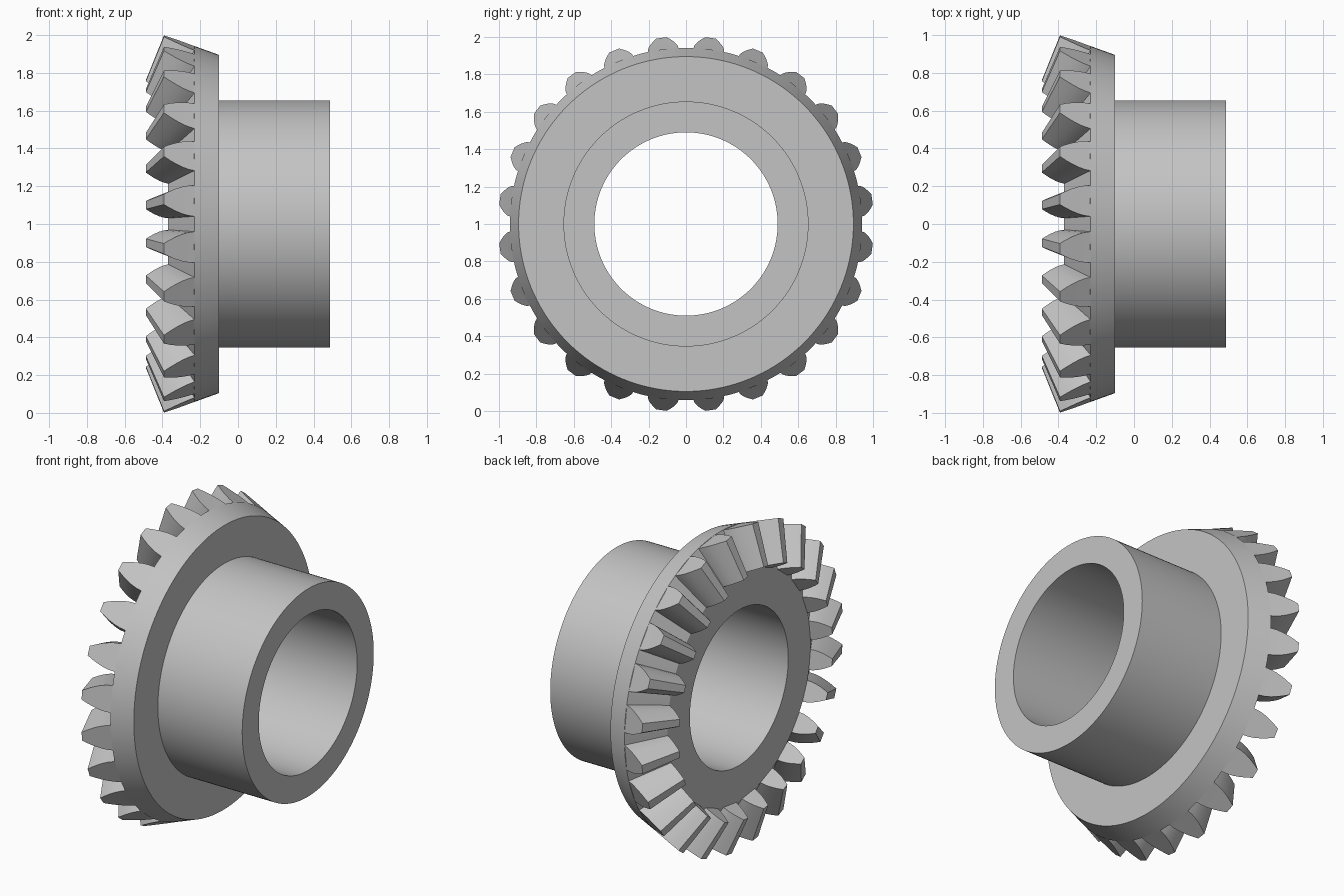
import bpy
import bmesh
from math import cos, sin, pi, radians
from mathutils import Vector

cube = bpy.data.objects.get("Cube")
if cube:
    bpy.data.objects.remove(cube, do_unlink=True)

TEETH = 24
SEGMENTS = 144
CENTRE_Z = 1.0

steel = bpy.data.materials.new("plain_grey")
steel.use_nodes = True
GREY = (0.55, 0.55, 0.55, 1)
steel.diffuse_color = GREY
steel.node_tree.nodes["Principled BSDF"].inputs["Base Color"].default_value = GREY


def polar(x, r, a):
    """Point at distance r from the gear axis, which runs along x."""
    return Vector((x, r * sin(a), CENTRE_Z + r * cos(a)))


def finish(name, bm):
    bmesh.ops.recalc_face_normals(bm, faces=bm.faces)
    mesh = bpy.data.meshes.new(name)
    bm.to_mesh(mesh)
    bm.free()
    obj = bpy.data.objects.new(name, mesh)
    bpy.context.collection.objects.link(obj)
    mesh.materials.append(steel)
    bpy.ops.object.select_all(action="DESELECT")
    obj.select_set(True)
    bpy.context.view_layer.objects.active = obj
    bpy.ops.object.shade_smooth_by_angle(angle=radians(25))
    return obj


# Tooth corners as (x, radius): heel is the wide outer end, toe the inner end
heel_root, heel_tip = Vector((-0.23, 0.942)), Vector((-0.392, 1.004))
toe_root, toe_tip = Vector((-0.37, 0.712)), Vector((-0.488, 0.765))

# Gear blank with hub and through bore, turned from one closed profile
profile = [(-0.37, 0.49), toe_root, heel_root, (-0.10, 0.895),
           (-0.10, 0.655), (0.488, 0.655), (0.488, 0.49)]
bm = bmesh.new()
rings = [[bm.verts.new(polar(x, r, 2 * pi * i / SEGMENTS)) for i in range(SEGMENTS)]
         for x, r in profile]
for k, ring in enumerate(rings):
    nxt = rings[(k + 1) % len(rings)]
    for i in range(SEGMENTS):
        j = (i + 1) % SEGMENTS
        bm.faces.new((ring[i], ring[j], nxt[j], nxt[i]))
finish("gear_blank_and_hub", bm)

# Curved flank as (height fraction, half angle in radians), mirrored below
flank = [(0, 0.088), (0.2, 0.084), (0.4, 0.075), (0.6, 0.062), (0.8, 0.046), (1, 0.028)]
outline = [(h, -a) for h, a in flank] + [(h, a) for h, a in reversed(flank)]

# Ring of tapered teeth standing on the root cone
bm = bmesh.new()
for t in range(TEETH):
    mid = 2 * pi * (t + 0.5) / TEETH
    ends = []
    for root, tip in ((heel_root, heel_tip), (toe_root, toe_tip)):
        ends.append([bm.verts.new(polar(*root.lerp(tip, h), mid + a)) for h, a in outline])
    heel, toe = ends
    count = len(outline)
    for i in range(count - 1):
        bm.faces.new((heel[i], heel[i + 1], toe[i + 1], toe[i]))
    # End faces in strips so they follow the conical ends
    for end in ends:
        for i in range(count // 2 - 1):
            bm.faces.new((end[i], end[i + 1], end[count - 2 - i], end[count - 1 - i]))
finish("bevel_teeth", bm)
